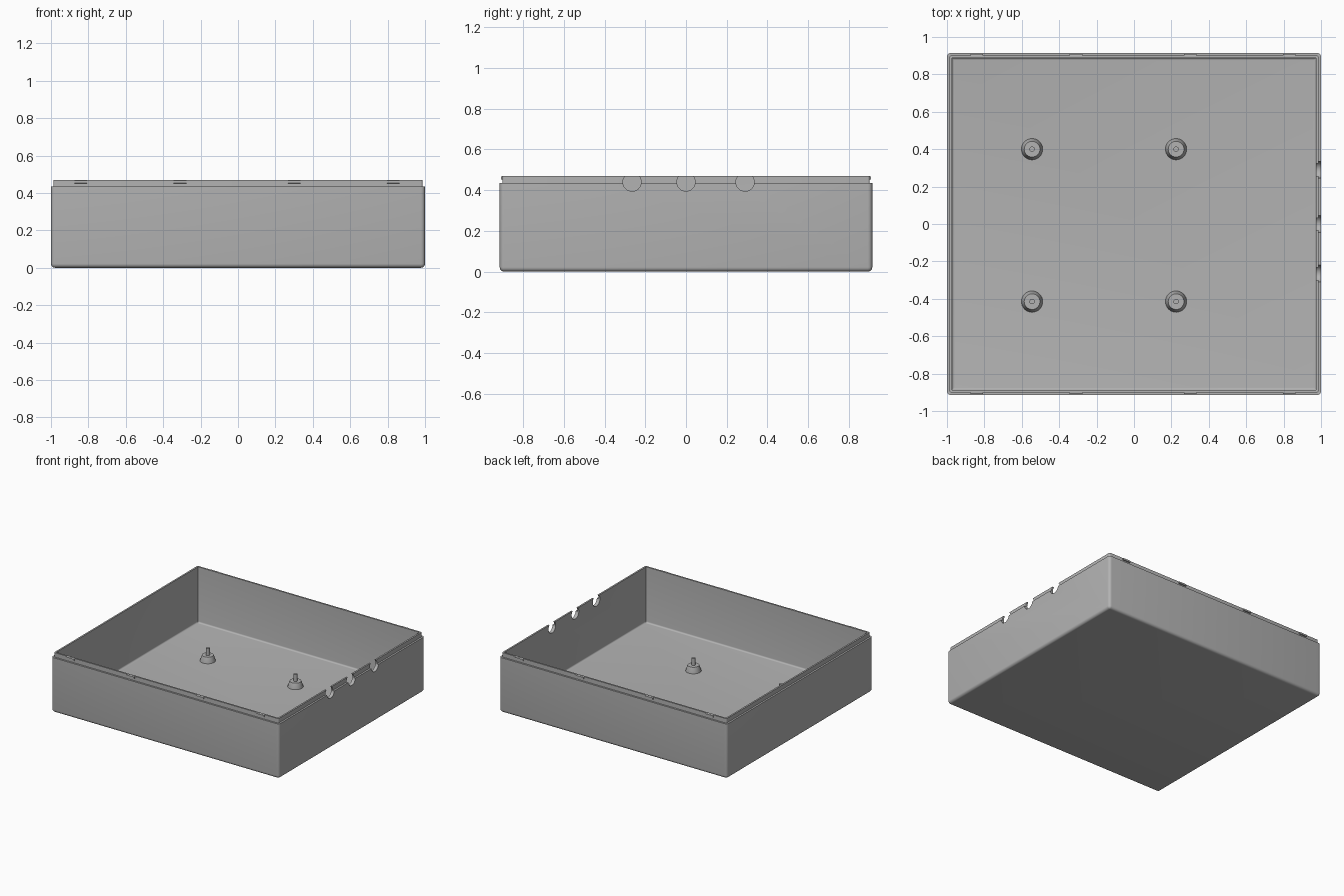
import bpy, bmesh, math

if "Cube" in bpy.data.objects:
    bpy.data.objects.remove(bpy.data.objects["Cube"])

grey = bpy.data.materials.new("plastic grey")
grey.diffuse_color = (0.45, 0.45, 0.45, 1)
grey.use_nodes = True
grey.node_tree.nodes["Principled BSDF"].inputs["Base Color"].default_value = grey.diffuse_color
HX, HY = 1.0, 0.915          # half size of the tray
FLOOR, STEP, TOP = 0.027, 0.435, 0.47


def add_object(name, bm):
    bmesh.ops.recalc_face_normals(bm, faces=bm.faces)
    mesh = bpy.data.meshes.new(name)
    bm.to_mesh(mesh)
    bm.free()
    mesh.materials.append(grey)
    ob = bpy.data.objects.new(name, mesh)
    bpy.context.collection.objects.link(ob)
    return ob


def smooth(ob):
    bpy.ops.object.select_all(action='DESELECT')
    ob.select_set(True)
    bpy.context.view_layer.objects.active = ob
    bpy.ops.object.shade_smooth_by_angle(angle=math.radians(35))


def stack(bm, rings):
    """Skin a list of point rings and cap both ends."""
    loops = [[bm.verts.new(p) for p in ring] for ring in rings]
    for a, b in zip(loops, loops[1:]):
        for i in range(len(a)):
            j = (i + 1) % len(a)
            bm.faces.new((a[i], a[j], b[j], b[i]))
    bm.faces.new(loops[0][::-1])
    bm.faces.new(loops[-1])


def rounded_rect(inset, z, n=4):
    r = max(0.022 - inset, 0.004)
    x, y = HX - inset - r, HY - inset - r
    pts = []
    for k, (sx, sy) in enumerate(((1, 1), (-1, 1), (-1, -1), (1, -1))):
        for i in range(n + 1):
            a = (k + i / n) * math.pi / 2
            pts.append((sx * x + r * math.cos(a), sy * y + r * math.sin(a), z))
    return pts


def circle(x, y, z, r, n=32):
    return [(x + r * math.cos(2 * math.pi * i / n),
             y + r * math.sin(2 * math.pi * i / n), z) for i in range(n)]


# Tray shell: rounded bottom, stepped rim, inner wall with a floor fillet
R, W, F = 0.022, 0.027, 0.012
quarter = [i * math.pi / 10 for i in range(6)]
profile = [(R - R * math.sin(a), R - R * math.cos(a)) for a in quarter]
profile += [(0, STEP), (0.014, STEP), (0.014, TOP), (W, TOP)]
profile += [(W + F - F * math.cos(a), FLOOR + F - F * math.sin(a)) for a in quarter]
bm = bmesh.new()
stack(bm, [rounded_rect(i, z) for i, z in profile])
tray = add_object("tray", bm)

# Round cable notches through the right wall
bm = bmesh.new()
for y in (-0.265, 0.0, 0.29):
    stack(bm, [[(x, y + v, 0.44 + u) for u, v, _ in circle(0, 0, 0, 0.045)]
               for x in (0.9, 1.1)])
cutter = add_object("notch_cutter", bm)
cutter.hide_render = True
cutter.hide_set(True)
mod = tray.modifiers.new("notches", 'BOOLEAN')
mod.operation, mod.solver, mod.object = 'DIFFERENCE', 'EXACT', cutter
bpy.context.view_layer.objects.active = tray
bpy.ops.object.modifier_apply(modifier=mod.name)
smooth(tray)

# Snap clips on the front and back rim: small wedges
for side, label in ((-1, "front"), (1, "back")):
    for x in (-0.84, -0.31, 0.30, 0.83):
        section = [(0.898, 0.451), (0.909, 0.454), (0.909, 0.467), (0.898, TOP)]
        bm = bmesh.new()
        stack(bm, [[(x + dx, side * y, z) for y, z in section]
                   for dx in (-0.034, 0.034)])
        add_object(label + "_clip", bm)

# Standoffs: tapered foot with a thin locating pin
for x in (-0.545, 0.225):
    for y in (-0.415, 0.4):
        bm = bmesh.new()
        stack(bm, [circle(x, y, FLOOR + h, r) for h, r in
                   ((-0.005, 0.057), (0, 0.057), (0.045, 0.042), (0.045, 0.014), (0.1, 0.014))])
        smooth(add_object("standoff", bm))
